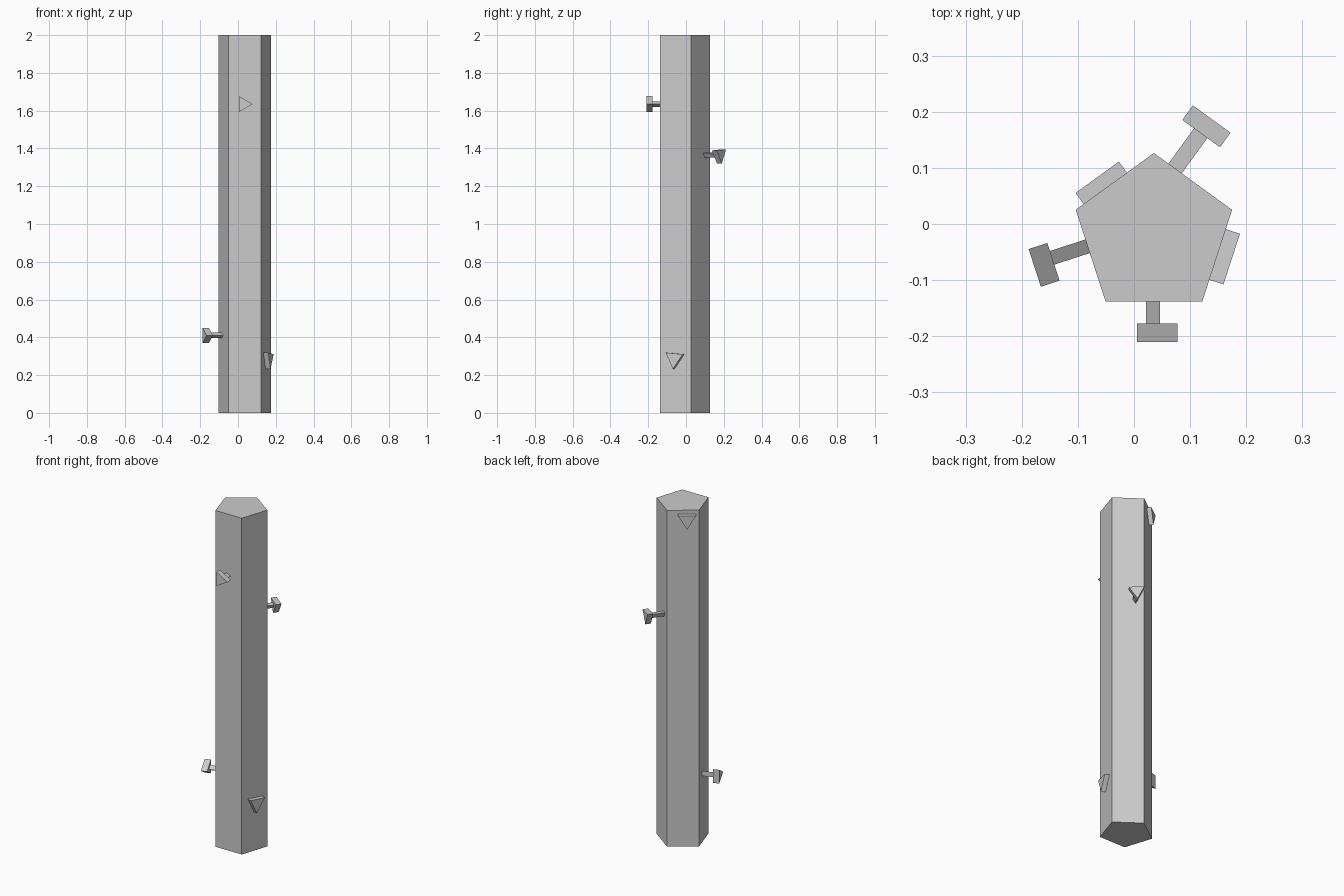
import bpy
from math import cos, sin, pi, radians
from mathutils import Matrix, Vector

cube = bpy.data.objects.get("Cube")
if cube:
    bpy.data.objects.remove(cube, do_unlink=True)

grey = bpy.data.materials.new("plain grey")
grey.use_nodes = True
colour = (0.6, 0.6, 0.6, 1)
grey.diffuse_color = colour
grey.node_tree.nodes["Principled BSDF"].inputs["Base Color"].default_value = colour


def prism(name, sides, radius, start, end, phase, frame):
    """Regular prism along the local z axis, first corner at angle phase."""
    verts = []
    for z in (start, end):
        for i in range(sides):
            a = radians(phase) + 2 * pi * i / sides
            verts.append((radius * cos(a), radius * sin(a), z))
    faces = [tuple(reversed(range(sides))), tuple(range(sides, 2 * sides))]
    for i in range(sides):
        j = (i + 1) % sides
        faces.append((i, j, j + sides, i + sides))
    mesh = bpy.data.meshes.new(name)
    mesh.from_pydata([frame @ Vector(v) for v in verts], [], faces)
    mesh.materials.append(grey)
    bpy.context.collection.objects.link(bpy.data.objects.new(name, mesh))


# Five-sided pillar
centre = Vector((0.0355, -0.02, 0))
prism("pillar", 5, 0.1465, 0, 2, 90, Matrix.Translation(centre))


def wall_frame(heading, side, height):
    """Local x runs along the wall, y up and z outward."""
    a = radians(heading)
    out, along, up = Vector((cos(a), sin(a), 0)), Vector((-sin(a), cos(a), 0)), Vector((0, 0, 1))
    turn = Matrix((along, up, out)).transposed().to_4x4()
    return Matrix.Translation(centre + along * side + up * height) @ turn


# Triangular pegs: name, wall heading, sideways, height, head radius, head inner, head outer, apex angle
pegs = [
    ("front_peg", 270, -0.006, 1.635, 0.048, 0.157, 0.190, 0),
    ("left_peg", -18, 0.0, 0.287, 0.055, 0.112, 0.145, -95),
    ("back_left_peg", 54, 0.04, 1.368, 0.048, 0.196, 0.228, -86),
    ("back_right_peg", 126, 0.021, 1.95, 0.055, 0.110, 0.143, -90),
    ("right_peg", 198, -0.022, 0.41, 0.047, 0.185, 0.220, 0),
]
for name, heading, side, height, radius, inner, outer, apex in pegs:
    frame = wall_frame(heading, side, height)
    prism(name + "_head", 3, radius, inner, outer, apex, frame)
    prism(name + "_stem", 3, 0.017, 0.08, inner + 0.002, apex, frame)
